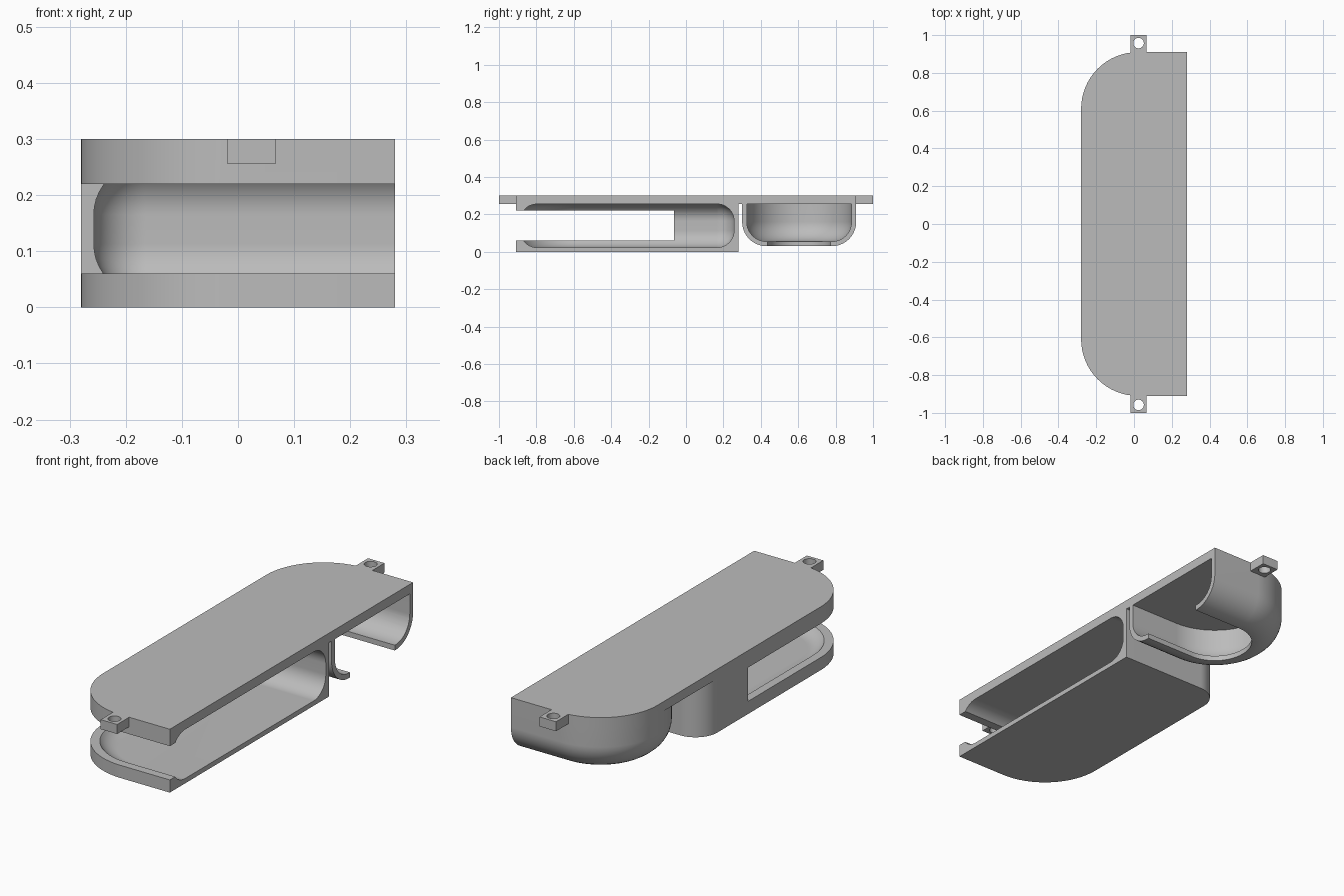
import bpy, bmesh
from math import sin, cos, pi

cube = bpy.data.objects.get("Cube")
if cube:
    bpy.data.objects.remove(cube, do_unlink=True)

grey = bpy.data.materials.new("plain grey")
grey.use_nodes = True
grey.diffuse_color = (0.5, 0.5, 0.5, 1)
grey.node_tree.nodes["Principled BSDF"].inputs["Base Color"].default_value = (0.5, 0.5, 0.5, 1)

LEFT, OPEN = -0.28, 0.28      # rounded side and cut-open side
BEYOND = 0.5                  # cutters run out past the open side
ARC = 16


def outline(y0, y1, r0, r1, inset, x1):
    """Plan shape with two rounded corners on the -x side."""
    x0, y0, y1 = LEFT + inset, y0 + inset, y1 - inset
    r0, r1 = r0 - inset, r1 - inset
    pts = [(x1, y0), (x1, y1)]
    for r, cy, start in ((r1, y1 - r1, pi / 2), (r0, y0 + r0, pi)):
        for i in range(ARC + 1):
            a = start + i / ARC * pi / 2
            pts.append((x0 + r + r * cos(a), cy + r * sin(a)))
    return pts


def finish(name, bm):
    bmesh.ops.recalc_face_normals(bm, faces=bm.faces)
    mesh = bpy.data.meshes.new(name)
    bm.to_mesh(mesh)
    bm.free()
    mesh.materials.append(grey)
    ob = bpy.data.objects.new(name, mesh)
    bpy.context.collection.objects.link(ob)
    return ob


def loft(name, plan, levels, x1=OPEN):
    """Stack inset copies of a plan shape; levels are (inset, z)."""
    bm = bmesh.new()
    rings = [[bm.verts.new((x, y, z)) for x, y in outline(*plan, inset, x1)]
             for inset, z in levels]
    n = len(rings[0])
    for a, b in zip(rings, rings[1:]):
        for i in range(n):
            j = (i + 1) % n
            bm.faces.new((a[i], a[j], b[j], b[i]))
    bm.faces.new(rings[0])
    bm.faces.new(rings[-1])
    return finish(name, bm)


def fillet(inset, z, r, up=1, steps=10):
    """Levels of a quarter round, from flat floor (or roof) to the wall."""
    return [(inset + r * (1 - sin(t)), z + up * r * (1 - cos(t)))
            for t in (i / steps * pi / 2 for i in range(steps + 1))]


def box(name, x0, x1, y0, y1, z0, z1):
    bm = bmesh.new()
    bmesh.ops.create_cube(bm, size=1)
    for v in bm.verts:
        v.co = ((x0 + x1) / 2 + v.co.x * (x1 - x0),
                (y0 + y1) / 2 + v.co.y * (y1 - y0),
                (z0 + z1) / 2 + v.co.z * (z1 - z0))
    return finish(name, bm)


def pin(name, x, y, z, r, depth):
    bm = bmesh.new()
    bmesh.ops.create_cone(bm, cap_ends=True, segments=32, radius1=r, radius2=r, depth=depth)
    bmesh.ops.translate(bm, verts=bm.verts, vec=(x, y, z))
    return finish(name, bm)


def combine(target, tool, operation):
    tool.hide_render = True
    mod = target.modifiers.new("combine", "BOOLEAN")
    mod.operation, mod.solver, mod.object = operation, "EXACT", tool
    bpy.context.view_layer.objects.active = target
    bpy.ops.object.modifier_apply(modifier=mod.name)
    bpy.data.objects.remove(tool, do_unlink=True)


PLATE = (-0.91, 0.91, 0.3, 0.3)
POCKET = (-0.91, 0.28, 0.3, 0.115)
BOWL = (0.30, 0.91, 0.3, 0.3)

# top plate, with the long pocket and the bowl hanging below it
shell = loft("housing_shell", PLATE, [(0, 0.255), (0, 0.3)])
combine(shell, loft("pocket", POCKET, [(0, 0), (0, 0.28)]), "UNION")
combine(shell, loft("bowl", BOWL, fillet(0, 0.03, 0.13) + [(0, 0.28)]), "UNION")

# mounting tabs with screw holes at both ends
for side in (-1, 1):
    ends = sorted((side * 0.88, side * 1.0))
    combine(shell, box("tab", -0.019, 0.067, *ends, 0.255, 0.3), "UNION")
    combine(shell, pin("tab_hole", 0.024, side * 0.958, 0.28, 0.028, 0.2), "DIFFERENCE")

# pocket cavity with rounded edges, and the slot around its front half
cavity = fillet(0.023, 0.023, 0.09) + fillet(0.023, 0.255, 0.09, -1)[::-1]
combine(shell, loft("pocket_cavity", POCKET, cavity, BEYOND), "DIFFERENCE")
combine(shell, box("slot", -BEYOND, BEYOND, -1.2, -0.065, 0.06, 0.22), "DIFFERENCE")

# bowl cavity and the opening in its floor
hollow = fillet(0.025, 0.055, 0.105) + [(0.025, 0.255)]
combine(shell, loft("bowl_cavity", BOWL, hollow, BEYOND), "DIFFERENCE")
combine(shell, loft("bowl_opening", BOWL, [(0.137, -0.1), (0.137, 0.15)], BEYOND), "DIFFERENCE")

# smooth curves, flat faces
bpy.ops.object.select_all(action="DESELECT")
shell.select_set(True)
bpy.context.view_layer.objects.active = shell
bpy.ops.object.shade_smooth_by_angle(angle=pi / 6)
weighted = shell.modifiers.new("weighted", "WEIGHTED_NORMAL")
weighted.keep_sharp = True
